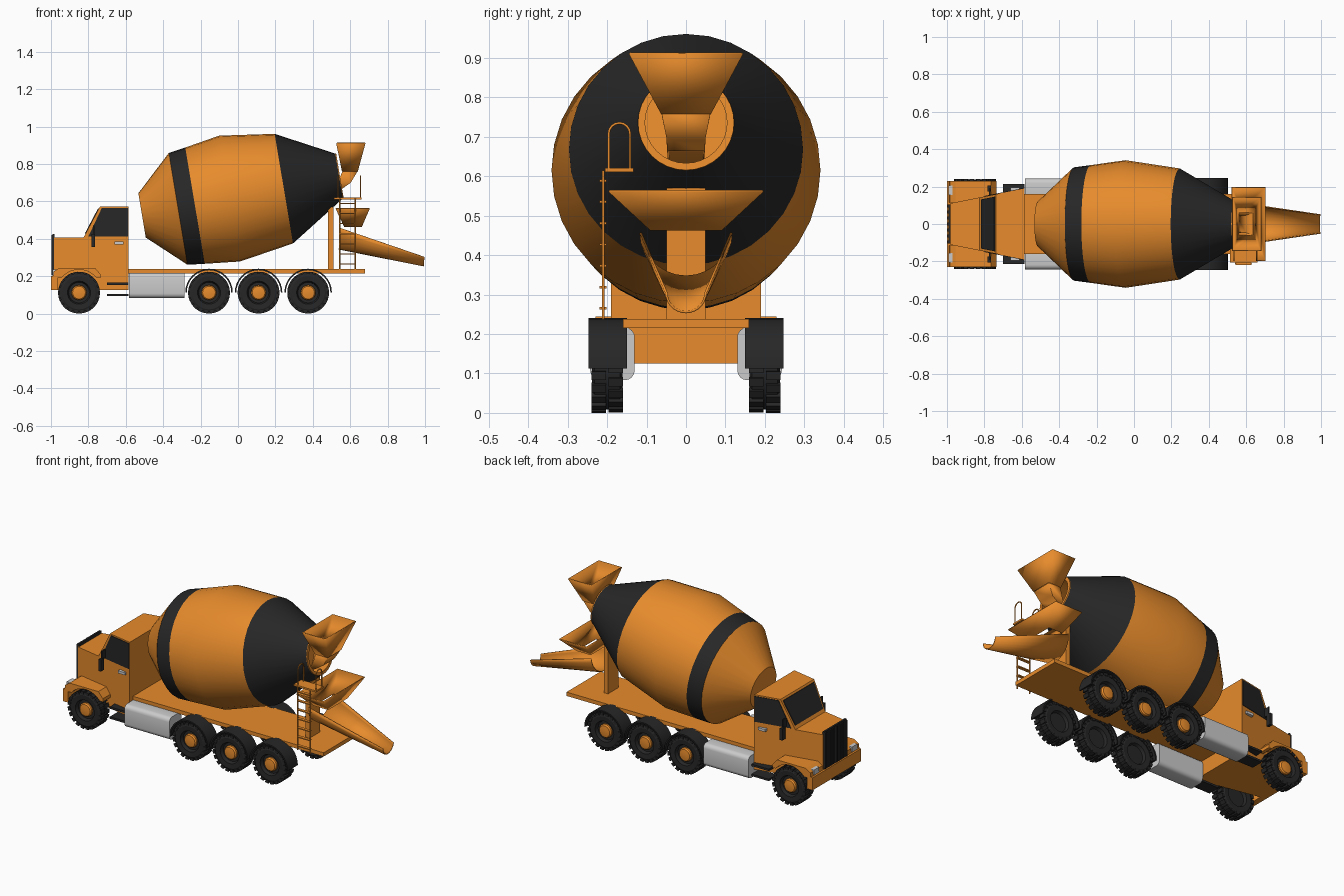
import bpy, bmesh
from math import sin, cos, pi, radians

if "Cube" in bpy.data.objects:
    bpy.data.objects.remove(bpy.data.objects["Cube"])


def material(name, col):
    m = bpy.data.materials.new(name)
    m.diffuse_color = (*col, 1)
    m.use_nodes = True
    m.node_tree.nodes["Principled BSDF"].inputs["Base Color"].default_value = m.diffuse_color
    return m


ORANGE = material("orange_paint", (0.80, 0.26, 0.025))
BLACK = material("black_rubber", (0.02, 0.02, 0.02))


def finish(name, bm, mat, mirror=False, thick=0, smooth=30):
    bmesh.ops.recalc_face_normals(bm, faces=bm.faces)
    me = bpy.data.meshes.new(name)
    bm.to_mesh(me)
    bm.free()
    if mat:
        me.materials.append(mat)
    me.shade_smooth()
    me.set_sharp_from_angle(angle=radians(smooth))
    ob = bpy.data.objects.new(name, me)
    bpy.context.collection.objects.link(ob)
    if thick:
        s = ob.modifiers.new("Solidify", 'SOLIDIFY')
        s.thickness, s.offset = thick, 0
    if mirror:
        ob.modifiers.new("Mirror", 'MIRROR').use_axis = (False, True, False)
    return ob


def skin(bm, rings, caps=(True, True), closed=True):
    """Bridge rings of points; optionally cap the ends."""
    vs = [[bm.verts.new(p) for p in r] for r in rings]
    n = len(vs[0])
    for a, b in zip(vs, vs[1:]):
        for i in range(n if closed else n - 1):
            j = (i + 1) % n
            bm.faces.new((a[i], a[j], b[j], b[i]))
    if caps[0]:
        bm.faces.new(vs[0])
    if caps[1]:
        bm.faces.new(vs[-1])


def loft(name, rings, mat, caps=(True, True), closed=True, **kw):
    bm = bmesh.new()
    skin(bm, rings, caps, closed)
    return finish(name, bm, mat, **kw)


def prism(name, pts, y0, y1, mat, **kw):
    return loft(name, [[(x, y, z) for x, z in pts] for y in (y0, y1)], mat, **kw)


def box(name, x, y, z, mat, round_x=0, **kw):
    bm = bmesh.new()
    skin(bm, [[(a, y[0], z[0]), (a, y[1], z[0]), (a, y[1], z[1]), (a, y[0], z[1])] for a in x])
    if round_x:
        edges = [e for e in bm.edges if abs(e.verts[0].co.x - e.verts[1].co.x) > 1e-4]
        bmesh.ops.bevel(bm, geom=edges, offset=round_x, segments=4, profile=0.5, affect='EDGES')
    return finish(name, bm, mat, **kw)


def pipe(name, pts, r, mat):
    cu = bpy.data.curves.new(name, 'CURVE')
    cu.dimensions, cu.bevel_depth, cu.bevel_resolution = '3D', r, 1
    sp = cu.splines.new('POLY')
    sp.points.add(len(pts) - 1)
    for p, c in zip(sp.points, pts):
        p.co = (*c, 1)
    cu.use_fill_caps = True
    cu.materials.append(mat)
    ob = bpy.data.objects.new(name, cu)
    bpy.context.collection.objects.link(ob)
    bpy.ops.object.select_all(action='DESELECT')
    ob.select_set(True)
    bpy.context.view_layer.objects.active = ob
    bpy.ops.object.convert(target='MESH')


def arc(cx, cz, r, a0, a1, n):
    return [(cx + r * cos(radians(a0 + (a1 - a0) * i / n)),
             cz + r * sin(radians(a0 + (a1 - a0) * i / n))) for i in range(n + 1)]


# Mixer drum: tilted rings, one object per colour band
TILT = radians(9.5)


def drum_ring(cx, cz, r, n=32):
    return [(cx - sin(TILT) * r * sin(2 * pi * i / n), r * cos(2 * pi * i / n),
             cz + cos(TILT) * r * sin(2 * pi * i / n)) for i in range(n)]


D = [drum_ring(*c) for c in ((-.513, .525, .12), (-.32, .56, .303), (-.23, .577, .315),
                             (-.045, .615, .341), (.245, .668, .297), (.54, .735, .122))]
loft("drum_front_cone", D[0:2], ORANGE, (True, False))
loft("drum_stripe", D[1:3], BLACK, (False, False))
loft("drum_middle", D[2:5], ORANGE, (False, False))
loft("drum_rear_cone", D[4:6], BLACK, (False, False))
loft("drum_mouth", [D[5], drum_ring(.545, .736, .122), drum_ring(.545, .736, .104),
                    drum_ring(.40, .707, .15)], ORANGE, (False, True))

# Deck and rear pillar
box("deck", (-.59, .68), (-.16, .16), (.215, .238), ORANGE)
box("rear_pillar", (.482, .51), (-.05, .05), (.235, .57), ORANGE)


# Cab: side outline whose width grows towards the rear
def cab_part(name, pts, mat, grow=0):
    w = [.11 + .2 * (x + .985) + grow for x, z in pts]
    loft(name, [[(x, s * a, z) for (x, z), a in zip(pts, w)] for s in (-1, 1)], mat)


cab_part("cab_body", [(-.985, .125), (-.985, .408), (-.825, .408), (-.738, .573),
                      (-.585, .573), (-.585, .125)], ORANGE)
cab_part("side_windows", [(-.80, .412), (-.728, .565), (-.588, .565), (-.588, .412)], BLACK, .003)
cab_part("windshield", [(-.819, .428), (-.748, .563), (-.735, .56), (-.80, .42)], BLACK, -.012)

# Grille with vertical bars
box("grille_panel", (-.991, -.98), (-.105, .105), (.20, .425), BLACK)
for i in range(7):
    y = -.096 + i * .032
    box("grille_bar", (-.998, -.985), (y - .007, y + .007), (.205, .42), BLACK)

# Bumper, front fenders, lamps
box("bumper", (-1, -.965), (-.23, .23), (.125, .2), ORANGE)
prism("front_fender", [(-.99, .19), (-.985, .225), (-.955, .245), (-.765, .245), (-.735, .21),
                       (-.735, .19)] + arc(-.85, .113, .122, 40, 140, 10), .115, .23, ORANGE, mirror=True)
box("headlight", (-.992, -.96), (.155, .205), (.205, .235), None, mirror=True)

# Mirrors, door handles, steps
box("side_mirror", (-.782, -.765), (.175, .205), (.355, .425), BLACK, mirror=True)
prism("mirror_bracket", [(-.775, .42), (-.768, .42), (-.768, .47), (-.775, .47)],
      .15, .19, BLACK, mirror=True)
box("door_handle", (-.66, -.613), (.165, .195), (.37, .385), None, mirror=True)
for z in (.10, .16):
    box("cab_step", (-.70, -.585), (.14, .215), (z - .006, z + .006), BLACK, mirror=True)

# Side tanks
box("side_tank", (-.583, -.285), (.13, .243), (.083, .217), None, round_x=.025, mirror=True)


# Wheels: turned tyre with two rows of lugs, and a domed hub
def lathe(bm, cx, cz, cy, prof, n=24):
    skin(bm, [[(cx + r * cos(2 * pi * i / n), cy + y, cz + r * sin(2 * pi * i / n))
               for i in range(n)] for r, y in prof])


R, N = .112, 20
for x in (-.85, -.155, .11, .375):
    cy = .2
    bm = bmesh.new()
    lathe(bm, x, R, cy, [(.025, -.02), (.055, -.02), (.062, -.037), (.09, -.039), (.104, -.032),
                         (.104, .032), (.09, .039), (.062, .037), (.055, .018), (.025, .018)])
    for k in range(N):
        for side in (0, 1):
            a = 2 * pi * (k + side * .5) / N
            y0, y1 = ((cy - .04, cy - .003), (cy + .003, cy + .04))[side]
            da = pi / N * .62
            skin(bm, [[(x + r * cos(a + t), y, R + r * sin(a + t))
                       for r, t in ((.095, -da), (R, -da), (R, da), (.095, da))]
                      for y in (y0, y1)])
    finish("tyre", bm, BLACK, mirror=True)
    bm = bmesh.new()
    lathe(bm, x, R, cy, [(.04, 0), (.04, .028), (.034, .036), (.015, .039)])
    finish("wheel_hub", bm, ORANGE, mirror=True)
    if x > -.5:
        prism("rear_fender", arc(x, .113, .127, 0, 180, 16) + arc(x, .113, .119, 180, 0, 16),
              .15, .247, BLACK, mirror=True)


# Hoppers and discharge chute
def rect(x0, x1, hy, z0, z1=None):
    z1 = z0 if z1 is None else z1
    return [(x0, -hy, z0), (x1, -hy, z1), (x1, hy, z1), (x0, hy, z0)]


OPEN = (False, False)
loft("upper_hopper", [rect(.527, .68, .143, .912), rect(.558, .638, .062, .76)],
     ORANGE, OPEN, thick=.006)
loft("upper_spout", [rect(.56, .636, .06, .76), rect(.535, .60, .048, .70, .70),
                     rect(.50, .55, .045, .635, .665)], ORANGE, OPEN, thick=.006)
loft("lower_hopper", [rect(.523, .703, .195, .563), rect(.57, .66, .09, .465)],
     ORANGE, OPEN, thick=.006)


def trough(cx, cz, r):
    return [(cx - .08 * r * sin(pi * i / 14), r * cos(pi * i / 14), cz - .97 * r * sin(pi * i / 14))
            for i in range(15)]


loft("discharge_chute", [trough(.548, .457, .115), trough(.997, .303, .049)], ORANGE, OPEN,
     closed=False, thick=.006)

# Ladder, platform and hand rails
for x in (.543, .627):
    pipe("ladder_rail", [(x, -.21, .238), (x, -.21, .615)], .004, ORANGE)
for i in range(7):
    z = .265 + i * .054
    box("ladder_rung", (.543, .627), (-.219, -.201), (z - .003, z + .003), ORANGE)
box("platform", (.512, .66), (-.205, -.133), (.611, .621), ORANGE)
for x in (.535, .655):
    top = [(x, y, z) for y, z in arc(-.169, .708, .027, 180, 0, 8)]
    pipe("hand_rail", [(x, -.196, .615)] + top + [(x, -.142, .615)], .0035, ORANGE)
